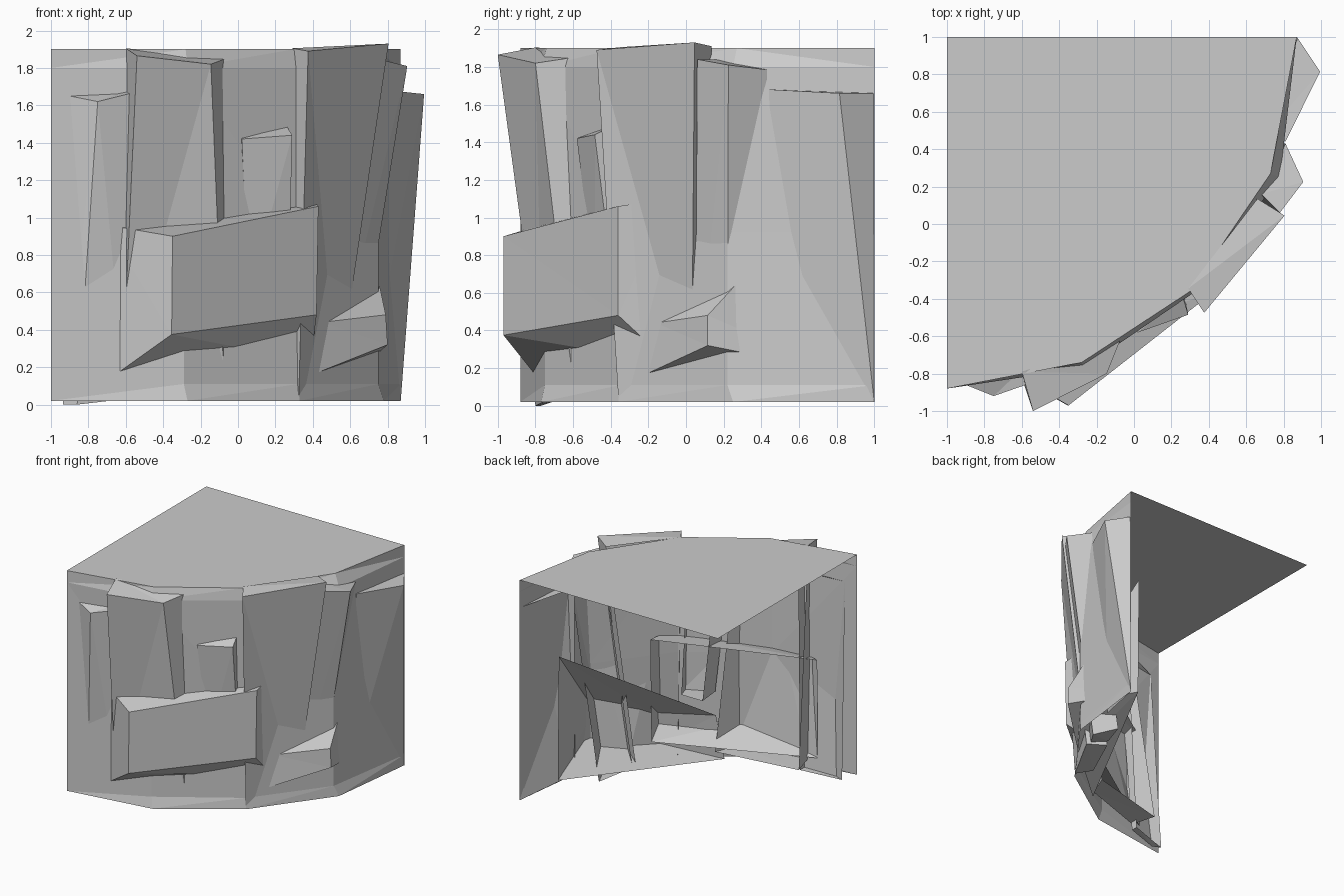
import bpy
import bmesh
from mathutils import Vector

default_cube = bpy.data.objects.get("Cube")
if default_cube:
    bpy.data.objects.remove(default_cube, do_unlink=True)

# One plain stone colour for everything
stone = bpy.data.materials.new("stone grey")
stone.use_nodes = True
stone_colour = (0.6, 0.6, 0.6, 1)
stone.diffuse_color = stone_colour
stone.node_tree.nodes["Principled BSDF"].inputs["Base Color"].default_value = stone_colour


def make_object(name, bm):
    """Turn a bmesh into a flat shaded stone object."""
    mesh = bpy.data.meshes.new(name)
    bm.to_mesh(mesh)
    bm.free()
    mesh.materials.append(stone)
    obj = bpy.data.objects.new(name, mesh)
    bpy.context.collection.objects.link(obj)
    return obj


def slab(name, top_left, top_right, bottom_right, bottom_left,
         push_left, push_right, drop=0, foot=1):
    """Rock slab with an open back: front corners pushed into the cliff.

    drop lowers the back of the underside, foot scales the push at the bottom.
    """
    front = [Vector(p) for p in (top_left, top_right, bottom_right, bottom_left)]
    left, right = Vector(push_left), Vector(push_right)
    low_left = Vector((left.x, left.y, drop)) * foot
    low_right = Vector((right.x, right.y, drop)) * foot
    pushes = (left, right, low_right, low_left)
    back = [corner + push for corner, push in zip(front, pushes)]

    bm = bmesh.new()
    near = [bm.verts.new(p) for p in front]
    far = [bm.verts.new(p) for p in back]
    bm.faces.new(near[::-1])
    for i in range(len(near)):
        j = (i + 1) % len(near)
        bm.faces.new((near[i], near[j], far[j], far[i]))
    bmesh.ops.remove_doubles(bm, verts=bm.verts, dist=0.001)
    bmesh.ops.triangulate(bm, faces=bm.faces)
    return make_object(name, bm)


# Curved cliff wall: one plan outline for the rim and one for the body
rim_plan = [(-1, -.88), (-.28, -.74), (.3, -.36), (.73, .27), (.87, 1)]
body_plan = [(-1, -.88), (-.27, -.77), (.33, -.36), (.78, .25), (.87, 1)]
waist_plan = [(-1, -.88), (-.29, -.75), (.32, -.35), (.75, .22), (.87, 1)]
rim_height = 1.9
levels = [(body_plan, .02), (waist_plan, .11), (waist_plan, .92),
          (body_plan, 1.8), (rim_plan, rim_height)]

bm = bmesh.new()
rings = [[bm.verts.new((x, y, z)) for x, y in plan] for plan, z in levels]
for lower, upper in zip(rings, rings[1:]):
    for i in range(len(lower) - 1):
        bm.faces.new((lower[i], lower[i + 1], upper[i + 1], upper[i]))
bmesh.ops.triangulate(bm, faces=bm.faces)
make_object("cliff_wall", bm)

# Flat ground on top of the cliff, back and underside stay open
bm = bmesh.new()
outline = rim_plan + [(-1, 1)]
bm.faces.new([bm.verts.new((x, y, rim_height)) for x, y in outline])
make_object("cliff_top", bm)

# Upright slabs from left to right
slab("left_thin_slab",
     (-.75, -.92, 1.62), (-.55, -.85, 1.67), (-.6, -.74, .03), (-.86, -.8, 0),
     push_left=(-.15, .06, .03), push_right=(0, .12, .03), foot=.5)
slab("left_tall_slab",
     (-.54, -1, 1.865), (-.145, -.8, 1.82), (-.075, -.6, .13), (-.62, -.76, .1),
     push_left=(-.06, .21, .04), push_right=(.08, .2, .03))
slab("middle_small_slab",
     (.02, -.58, 1.42), (.29, -.485, 1.44), (.27, -.38, .6), (.06, -.48, .6),
     push_left=(-.02, .2, .04), push_right=(-.03, .1, .05))
slab("right_tall_slab",
     (.375, -.475, 1.89), (.805, .045, 1.93), (.53, .03, .08), (.325, -.36, .05),
     push_left=(-.085, .13, .015), push_right=(-.145, .09, -.02))
slab("side_slab",
     (.78, .06, 1.84), (.905, .225, 1.81), (.62, .22, .05), (.5, .05, .1),
     push_left=(-.1, .1, 0), push_right=(-.095, .205, -.025))
slab("side_end_slab",
     (.81, .44, 1.68), (.995, .815, 1.66), (.87, 1, .02), (.7, .5, .1),
     push_left=(-.1, .05, 0), push_right=(-.12, .18, 0), foot=0)

# Leaning blocks lying across the lower half
slab("front_wide_block",
     (-.35, -.97, .9), (.43, -.36, 1.06), (.42, -.36, .48), (-.355, -.97, .375),
     push_left=(-.35, .2, .06), push_right=(-.03, .27, .04), drop=-.25)
slab("side_low_block",
     (.45, -.16, .44), (.79, .115, .48), (.8, .115, .32), (.41, -.22, .165),
     push_left=(-.41, -.3, -.03), push_right=(-.16, .7, .76), drop=-.14)
